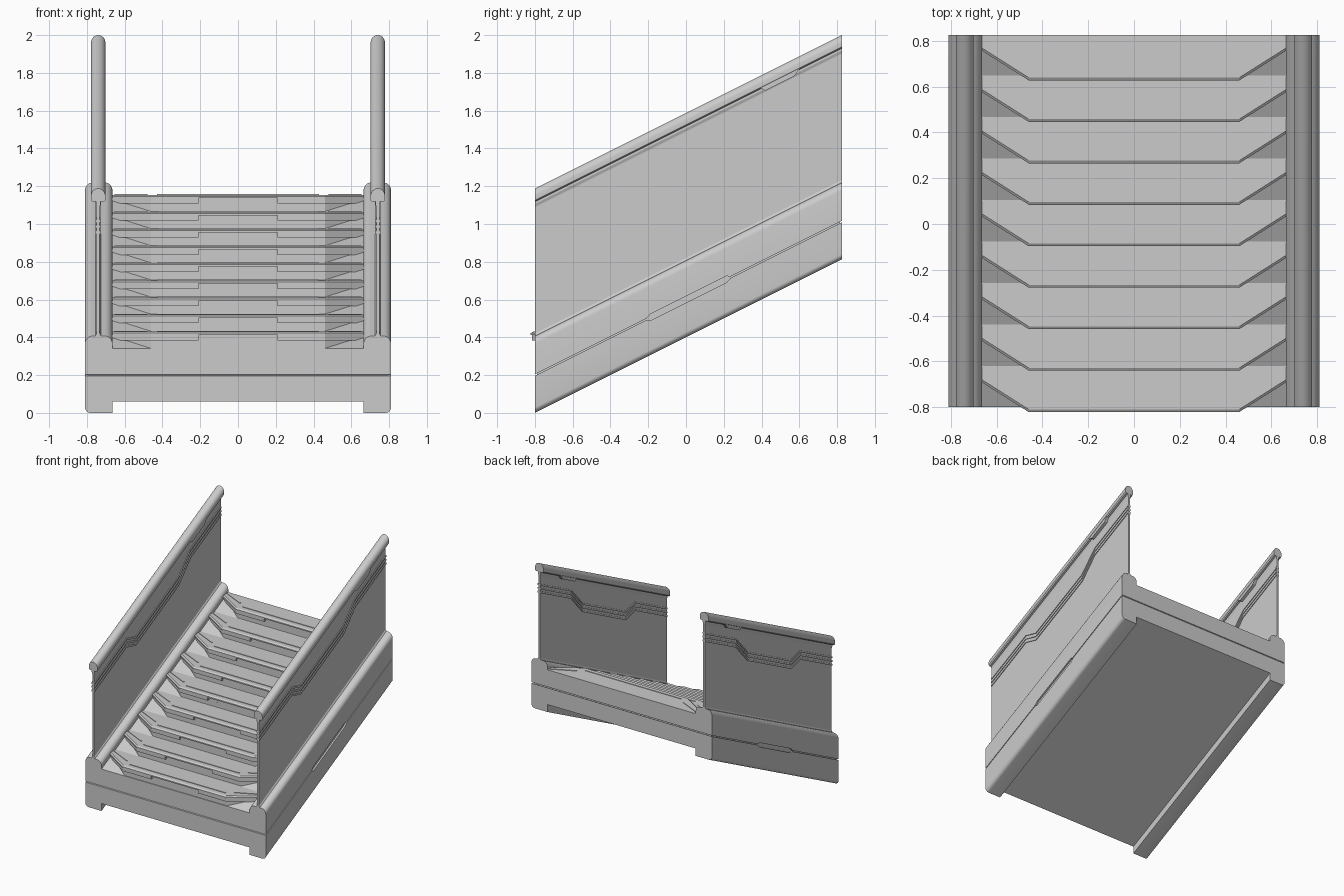
import bpy, bmesh
from math import sin, cos, pi

if "Cube" in bpy.data.objects:
    bpy.data.objects.remove(bpy.data.objects["Cube"])

Y0, Y1, SLOPE = -0.80, 0.825, 0.5      # ends of the incline and its gradient
RX = 0.74                              # centre line of each balustrade


def lift(y):
    return SLOPE * (y - Y0)


def make(name, prisms, mirror=False, smooth=False):
    """One object from prisms, each given as two matching end loops."""
    bm = bmesh.new()
    for a, b in prisms:
        va = [bm.verts.new(p) for p in a]
        vb = [bm.verts.new(p) for p in b]
        n = len(va)
        bm.faces.new(va)
        bm.faces.new(vb[::-1])
        for i in range(n):
            bm.faces.new((va[i], vb[i], vb[(i + 1) % n], va[(i + 1) % n]))
    bmesh.ops.recalc_face_normals(bm, faces=bm.faces)
    me = bpy.data.meshes.new(name)
    bm.to_mesh(me)
    bm.free()
    ob = bpy.data.objects.new(name, me)
    bpy.context.collection.objects.link(ob)
    if mirror:
        ob.modifiers.new("mirror", 'MIRROR')
    if smooth:
        bpy.ops.object.select_all(action='DESELECT')
        bpy.context.view_layer.objects.active = ob
        ob.select_set(True)
        bpy.ops.object.shade_smooth_by_angle(angle=0.6)
    return ob


def incline(pts, y0=Y0, y1=Y1):
    """x,z section swept up the slope with vertical ends."""
    return ([(x, y0, z + lift(y0)) for x, z in pts],
            [(x, y1, z + lift(y1)) for x, z in pts])


def side(pts, x0, x1):
    """y,height-above-slope outline extruded across x."""
    return tuple([(x, y, h + lift(y)) for y, h in pts] for x in (x0, x1))


def slab(pts, z0, z1):
    """x,y plan extruded upwards."""
    return tuple([(x, y, z) for x, y in pts] for z in (z0, z1))


def arc(cx, cz, rx, rz, a0, a1, n=7):
    return [(cx + rx * cos(a0 + (a1 - a0) * i / n),
             cz + rz * sin(a0 + (a1 - a0) * i / n)) for i in range(n + 1)]


def both(half):
    return half + [(-x, z) for x, z in reversed(half)]


# Truss body in two halves, with a seam running all round
upper = both([(0.81, 0.204)] + arc(0.77, 0.365, 0.04, 0.042, 0, pi / 2)
             + arc(0.705, 0.365, 0.04, 0.042, pi / 2, pi) + [(0.665, 0.34)])
lower = both([(0.81, 0.196)] + arc(0.78, 0.03, 0.03, 0.03, 0, -pi / 2)
             + [(0.665, 0), (0.665, 0.06)])
bodies = [make("upper_truss", [incline(upper)], smooth=True),
          make("lower_truss", [incline(lower)], smooth=True)]
make("seam_core", [incline([(-0.797, 0.15), (0.797, 0.15), (0.797, 0.25), (-0.797, 0.25)],
                           Y0 + 0.01, Y1 - 0.01)])

# Long six-sided recess in each flank
cutter = make("flank_recess_cutter", [side([(-0.215, 0.2), (-0.19, 0.183), (0.215, 0.183),
                                            (0.24, 0.2), (0.215, 0.217), (-0.19, 0.217)], -1, 1)])
cutter.hide_render = True
for ob in bodies:
    mod = ob.modifiers.new("recess", 'BOOLEAN')
    mod.operation = 'DIFFERENCE'
    mod.solver = 'EXACT'
    mod.object = cutter
    bpy.context.view_layer.objects.active = ob
    bpy.ops.object.modifier_apply(modifier=mod.name)
bpy.data.objects.remove(cutter)

# Balustrade panels, slightly flared at the foot and under the handrail
half = [(0.016, 0.38), (0.016, 0.406), (0.008, 0.42), (0.008, 1.09), (0.013, 1.105), (0.013, 1.14)]
panel = [(RX + d, z) for d, z in half] + [(RX - d, z) for d, z in reversed(half)]
make("balustrade_panel", [incline(panel)], mirror=True)

# Three raised trim lines with a dip along each panel
path = [(Y0, 0), (-0.39, 0), (-0.27, -0.09), (0.28, -0.09), (0.43, 0), (Y1, 0)]
ribs = []
for h in (0.955, 0.985, 1.015):
    outline = ([(y, h + d - 0.007) for y, d in path]
               + [(y, h + d + 0.007) for y, d in reversed(path)])
    ribs.append(side(outline, RX - 0.014, RX + 0.014))
make("panel_trim", ribs, mirror=True)

# Handrails with a rounded top and a small tab below
rail = ([(RX - 0.03, 1.118), (RX + 0.03, 1.118), (RX + 0.038, 1.126)]
        + arc(RX, 1.148, 0.038, 0.04, 0, pi, 12) + [(RX - 0.038, 1.126)])
make("handrail", [incline(rail)], mirror=True, smooth=True)
make("handrail_tab", [side([(0.39, 1.125), (0.42, 1.096), (0.575, 1.096), (0.605, 1.125)],
                           RX - 0.036, RX + 0.036)], mirror=True)

# Steps: chevron treads with a notched nosing, riser and tread ridges
for i in range(9):
    n = -0.822 + i * 0.1812
    top = 0.43 + i * 0.0906
    back = min(n + 0.26, Y1)

    def chevron(d, notch=False):
        mid = [(-0.21, n + d), (-0.21, n + 0.024), (0.21, n + 0.024), (0.21, n + d)] if notch else []
        return ([(-0.665, back), (-0.665, n + 0.13 + d), (-0.46, n + d)] + mid
                + [(0.46, n + d), (0.665, n + 0.13 + d), (0.665, back)])

    nose = (slab(chevron(0.012), 0, top)[1], slab(chevron(0), 0, top - 0.008)[1])
    parts = [nose,
             slab(chevron(0), top - 0.018, top - 0.008),
             slab(chevron(0.007, True), top - 0.046, top - 0.018),
             slab(chevron(0.025), top - 0.1, top - 0.046),
             slab([(-0.43, n + 0.044), (0.43, n + 0.044), (0.43, n + 0.052), (-0.43, n + 0.052)],
                  top - 0.002, top + 0.004)]
    for s in (-1, 1):
        parts.append(slab([(s * 0.48, n + 0.084), (s * 0.655, n + 0.168),
                           (s * 0.655, n + 0.178), (s * 0.48, n + 0.094)],
                          top - 0.002, top + 0.004))
    make(f"step_{i + 1}", parts)
